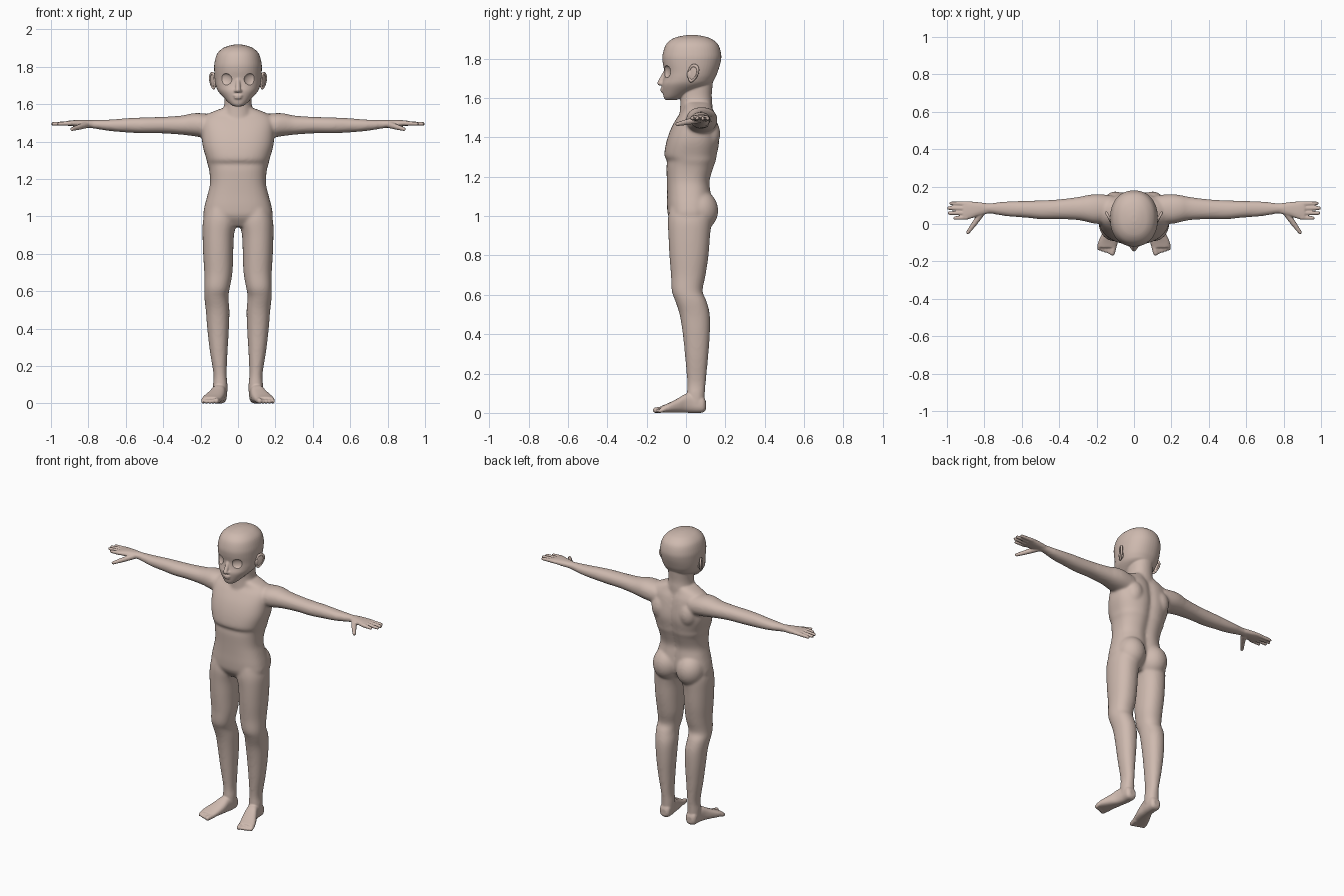
import bpy, bmesh, math
from mathutils import Vector, Matrix

if "Cube" in bpy.data.objects:
    bpy.data.objects.remove(bpy.data.objects["Cube"])

skin = bpy.data.materials.new("skin")
skin.use_nodes = True
skin.diffuse_color = (0.62, 0.49, 0.43, 1)
skin.node_tree.nodes["Principled BSDF"].inputs["Base Color"].default_value = skin.diffuse_color


def spline(rows, steps=4):
    """Smoothly interpolate between the given section rows."""
    out = []
    for i in range(len(rows) - 1):
        a, b = rows[max(i - 1, 0)], rows[i]
        c, d = rows[i + 1], rows[min(i + 2, len(rows) - 1)]
        for s in range(steps):
            t = s / steps
            out.append([q + 0.5 * t * (r - p + t * (2 * p - 5 * q + 4 * r - w + t * (3 * (q - r) + w - p)))
                        for p, q, r, w in zip(a, b, c, d)])
    return out + [rows[-1]]


def loft(bm, axis, rows, power=2.2, groove=0.0):
    """Skin rounded sections; a row is (position, u min, u max, v min, v max)."""
    n, rings = 48, []
    for p, u0, u1, v0, v1 in spline(rows):
        ring = []
        for k in range(n):
            a = 2 * math.pi * k / n
            ca, sa = math.cos(a), math.sin(a)
            u = (u0 + u1) / 2 + (u1 - u0) / 2 * math.copysign(abs(ca) ** (2 / power), ca)
            v = (v0 + v1) / 2 + (v1 - v0) / 2 * math.copysign(abs(sa) ** (2 / power), sa)
            if sa > 0:
                v -= groove * math.exp(-(u / 0.03) ** 2)
            co = {"x": (p, u, v), "y": (u, p, v), "z": (u, v, p)}[axis]
            ring.append(bm.verts.new(co))
        rings.append(ring)
    faces = [bm.faces.new(rings[0]), bm.faces.new(rings[-1])]
    for r, s in zip(rings, rings[1:]):
        faces += [bm.faces.new((r[k], r[(k + 1) % n], s[(k + 1) % n], s[k])) for k in range(n)]
    bmesh.ops.recalc_face_normals(bm, faces=faces)


def ball(bm, center, radii, turn=0.0, tilt=0.0):
    m = (Matrix.Translation(center) @ Matrix.Rotation(turn, 4, "Z") @ Matrix.Rotation(tilt, 4, "X")
         @ Matrix.Diagonal((*radii, 1)))
    return bmesh.ops.create_uvsphere(bm, u_segments=24, v_segments=16, radius=1, matrix=m)["verts"]


def capsule(bm, a, b, ra, rb):
    """Tapered rounded rod: the hull of two balls."""
    tmp = bmesh.new()
    ball(tmp, a, (ra,) * 3)
    ball(tmp, b, (rb,) * 3)
    hull = bmesh.ops.convex_hull(tmp, input=tmp.verts[:])
    loose = [v for v in tmp.verts if not v.link_faces]
    bmesh.ops.delete(tmp, geom=loose, context="VERTS")
    inner = [g for g in hull["geom_interior"] if isinstance(g, bmesh.types.BMVert) and g.is_valid]
    bmesh.ops.delete(tmp, geom=inner, context="VERTS")
    me = bpy.data.meshes.new("tmp")
    tmp.to_mesh(me)
    tmp.free()
    bm.from_mesh(me)
    bpy.data.meshes.remove(me)


def mirror(bm):
    geom = bmesh.ops.duplicate(bm, geom=bm.verts[:] + bm.edges[:] + bm.faces[:])["geom"]
    bmesh.ops.scale(bm, vec=(-1, 1, 1), verts=[g for g in geom if isinstance(g, bmesh.types.BMVert)])
    bmesh.ops.reverse_faces(bm, faces=[g for g in geom if isinstance(g, bmesh.types.BMFace)])


def make(name, bm):
    me = bpy.data.meshes.new(name)
    bm.to_mesh(me)
    bm.free()
    ob = bpy.data.objects.new(name, me)
    bpy.context.collection.objects.link(ob)
    return ob


def fuse(name, bm, voxel, rounds, grow, cutter=None):
    """Merge overlapping parts into one smooth skin."""
    ob = make(name + "_parts", bm)
    m = ob.modifiers.new("merge", "REMESH")
    m.mode, m.voxel_size = "VOXEL", voxel
    m = ob.modifiers.new("soften", "SMOOTH")
    m.factor, m.iterations = 0.5, rounds
    m = ob.modifiers.new("grow", "DISPLACE")
    m.mid_level, m.strength = 0, grow
    if cutter:
        m = ob.modifiers.new("cut", "BOOLEAN")
        m.operation, m.solver, m.object = "DIFFERENCE", "EXACT", cutter
    deps = bpy.context.evaluated_depsgraph_get()
    me = bpy.data.meshes.new_from_object(ob.evaluated_get(deps))
    bpy.data.objects.remove(ob)
    return me


def finish(ob, angle):
    ob.data.materials.clear()
    ob.data.materials.append(skin)
    bpy.ops.object.select_all(action="DESELECT")
    ob.select_set(True)
    bpy.context.view_layer.objects.active = ob
    bpy.ops.object.shade_smooth_by_angle(angle=math.radians(angle))


# Trunk and limbs
bm = bmesh.new()
loft(bm, "z", [(.04, .062, .13, .01, .09), (.1, .06, .13, .008, .092), (.16, .065, .127, .01, .097),
               (.28, .06, .146, .0, .108), (.4, .053, .16, -.012, .117), (.5, .05, .168, -.028, .117),
               (.57, .056, .176, -.05, .1), (.62, .048, .176, -.068, .08), (.7, .034, .176, -.072, .095),
               (.8, .03, .182, -.08, .11), (.9, .026, .185, -.085, .118), (.98, .012, .183, -.088, .125),
               (1.04, .03, .165, -.08, .12)])
loft(bm, "x", [(.12, .01, .15, 1.42, 1.54), (.2, .005, .155, 1.43, 1.55), (.25, .015, .15, 1.437, 1.548),
               (.3, .025, .14, 1.443, 1.537), (.4, .03, .128, 1.45, 1.53), (.5, .03, .122, 1.45, 1.527),
               (.58, .038, .12, 1.454, 1.524), (.68, .045, .117, 1.462, 1.516),
               (.78, .06, .107, 1.477, 1.513), (.82, .05, .11, 1.48, 1.514)])
ball(bm, (.085, .07, 1.03), (.085, .09, .1))
ball(bm, (.1, .12, 1.42), (.055, .05, .075))
mirror(bm)
loft(bm, "z", [(.95, -.13, .13, -.05, .08), (1, -.178, .178, -.085, .12), (1.05, -.176, .176, -.092, .13),
               (1.12, -.158, .158, -.092, .125), (1.18, -.145, .145, -.093, .12),
               (1.25, -.15, .15, -.095, .14), (1.285, -.16, .16, -.092, .152),
               (1.31, -.165, .165, -.106, .156), (1.38, -.185, .185, -.095, .168),
               (1.45, -.19, .19, -.07, .162), (1.51, -.19, .19, -.035, .15),
               (1.545, -.16, .16, -.01, .135), (1.575, -.09, .09, -.01, .125)], 2.5, .016)
loft(bm, "z", [(1.5, -.08, .08, -.03, .13), (1.57, -.074, .074, -.025, .13),
               (1.62, -.068, .068, -.025, .127), (1.7, -.07, .07, -.03, .135)])
trunk = fuse("trunk", bm, .008, 9, .003)

# Hands: palm, four fingers, thumb
bm = bmesh.new()
loft(bm, "x", [(.77, .06, .107, 1.478, 1.513), (.83, .045, .115, 1.48, 1.516),
               (.88, .028, .12, 1.485, 1.515), (.912, .025, .121, 1.488, 1.512)], 2.5)
for y, tip in ((.111, .978), (.085, .991), (.058, .987), (.032, .957)):
    capsule(bm, (.895, y * .93 + .005, 1.5), (tip, y, 1.497), .0115, .0085)
capsule(bm, (.81, .065, 1.492), (.855, .0, 1.478), .017, .013)
capsule(bm, (.855, .0, 1.478), (.888, -.045, 1.468), .013, .009)

# Feet: sole, instep, five toes
loft(bm, "y", [(.1, .075, .115, .02, .06), (.085, .062, .13, .005, .085), (.04, .062, .132, .003, .1),
               (0, .067, .142, .004, .098), (-.04, .072, .163, .005, .075),
               (-.09, .085, .188, .005, .05), (-.125, .095, .192, .005, .036)], 2.6)
for i in range(5):
    r = .0135 if i == 0 else .01
    capsule(bm, (.107 + .019 * i, -.11, .02), (.116 + .0175 * i, -.155 + .006 * i, r + .002), r + .002, r)
mirror(bm)

# Head, nose and lips
loft(bm, "z", [(1.592, -.024, .024, -.105, -.05), (1.605, -.043, .043, -.112, -.02),
               (1.63, -.068, .068, -.117, .03), (1.67, -.104, .104, -.121, .12),
               (1.7, -.117, .117, -.113, .145), (1.735, -.123, .123, -.109, .16),
               (1.78, -.126, .126, -.117, .174), (1.82, -.125, .125, -.118, .178),
               (1.87, -.111, .111, -.102, .164), (1.9, -.081, .081, -.07, .13),
               (1.914, -.045, .045, -.03, .09), (1.92, -.015, .015, .01, .05)], 2.2)
capsule(bm, (0, -.103, 1.735), (0, -.133, 1.677), .01, .0125)
for sx in (-1, 1):
    ball(bm, (sx * .012, -.122, 1.673), (.009, .012, .008))
ball(bm, (0, -.117, 1.648), (.027, .013, .006))
ball(bm, (0, -.116, 1.636), (.022, .013, .006))
bm.from_mesh(trunk)
bpy.data.meshes.remove(trunk)

# Shallow eye openings
cut = bmesh.new()
for sx in (-1, 1):
    ball(cut, (sx * .065, -.099, 1.735), (.036, .016, .031), sx * math.radians(25))
eye_cutter = make("eye_cutter", cut)
eye_cutter.hide_render = True
me = fuse("body", bm, .005, 4, .0012, eye_cutter)
bpy.data.objects.remove(eye_cutter)
body = bpy.data.objects.new("body", me)
bpy.context.collection.objects.link(body)
low = min(v.co.z for v in me.vertices)
me.transform(Matrix.Translation((0, 0, -low)))
finish(body, 40)

# Ears: a thin shell with a raised oval rim
bm = bmesh.new()
place = (Matrix.Translation((.135, .036, 1.725)) @ Matrix.Rotation(math.radians(-28), 4, "Z")
         @ Matrix.Rotation(math.radians(-18), 4, "X"))
n, m = 28, 10
rim = []
for i in range(n):
    a = 2 * math.pi * i / n
    wide = .024 + .006 * math.sin(a)
    ring = []
    for j in range(m):
        b = 2 * math.pi * j / m
        k = 1 + .22 * math.cos(b)
        co = Vector((.007 * math.sin(b), wide * k * math.cos(a), .04 * k * math.sin(a)))
        ring.append(bm.verts.new(place @ co))
    rim.append(ring)
for i in range(n):
    r, s = rim[i], rim[(i + 1) % n]
    for j in range(m):
        bm.faces.new((r[j], r[(j + 1) % m], s[(j + 1) % m], s[j]))
bmesh.ops.recalc_face_normals(bm, faces=bm.faces[:])
shell = ball(bm, (0, 0, 0), (.005, .026, .04))
bmesh.ops.transform(bm, matrix=place, verts=shell)
ball(bm, (.122, .025, 1.72), (.012, .02, .03))
mirror(bm)
finish(make("ears", bm), 60)
